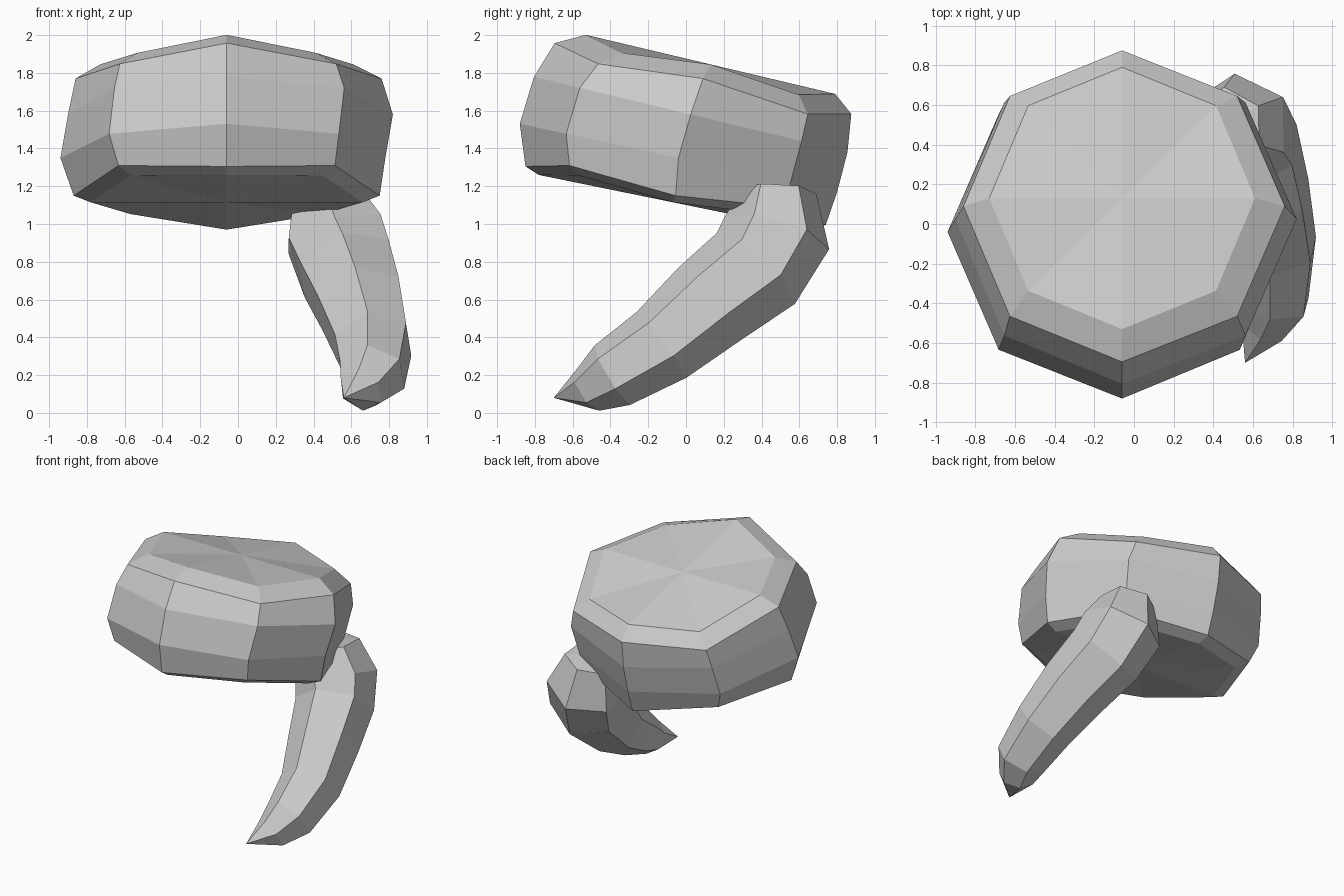
import bpy, bmesh
from math import sin, cos, pi, radians
from mathutils import Vector

if "Cube" in bpy.data.objects:
    bpy.data.objects.remove(bpy.data.objects["Cube"])


def loft(name, rings, start, end):
    """Skin a stack of closed rings and close each end with a fan to a point."""
    bm = bmesh.new()
    loops = [[bm.verts.new(p) for p in ring] for ring in rings]
    n = len(loops[0])
    for a, b in zip(loops, loops[1:]):
        for i in range(n):
            j = (i + 1) % n
            bm.faces.new((a[i], a[j], b[j], b[i]))
    for loop, point in ((loops[0], start), (loops[-1], end)):
        tip = bm.verts.new(point)
        for i in range(n):
            bm.faces.new((loop[i], loop[(i + 1) % n], tip))
    bmesh.ops.recalc_face_normals(bm, faces=bm.faces)
    mesh = bpy.data.meshes.new(name)
    bm.to_mesh(mesh)
    bm.free()
    obj = bpy.data.objects.new(name, mesh)
    bpy.context.collection.objects.link(obj)
    return obj


# Tilted eight-sided cap: centre y, centre z, depth radius, right radius,
# left radius, backward slope, height offset of the diagonal corners
CX = -0.06
levels = [
    (0.13, 1.845, 0.66, 0.67, 0.67, 0.237, -0.05),
    (0.09, 1.77, 0.785, 0.82, 0.80, 0.239, -0.055),
    (0.025, 1.58, 0.83, 0.88, 0.84, 0.24, 0.0),
    (-0.04, 1.35, 0.84, 0.84, 0.88, 0.215, 0.0),
    (-0.055, 1.15, 0.795, 0.81, 0.81, 0.195, 0.05),
    (-0.07, 1.115, 0.71, 0.72, 0.72, 0.204, 0.04),
]


def cap_ring(cy, cz, depth, right, left, slope, diagonal):
    ring = []
    for k in range(8):
        s, c = sin(k * pi / 4), cos(k * pi / 4)
        x = CX + s * (right if s > 0 else left)
        ring.append((x, cy - depth * c, cz + slope * depth * c + diagonal * (k % 2)))
    return ring


loft("mushroom_cap", [cap_ring(*lv) for lv in levels],
     (CX, 0.13, 1.845), (CX, -0.07, 1.115))

# Curved six-sided stem: centre and radius along its path
path = [
    (0.46, 0.49, 1.17, 0.20),
    (0.51, 0.48, 0.95, 0.29),
    (0.575, 0.37, 0.765, 0.28),
    (0.65, 0.125, 0.577, 0.255),
    (0.715, -0.13, 0.36, 0.22),
    (0.71, -0.39, 0.20, 0.185),
    (0.65, -0.52, 0.12, 0.125),
]
centres = [Vector(p[:3]) for p in path]
stem_rings = []
for i, (c, p) in enumerate(zip(centres, path)):
    t = (centres[min(i + 1, len(path) - 1)] - centres[max(i - 1, 0)]).normalized()
    side = Vector((0.93, 0.36, 0))
    side = (side - t * side.dot(t)).normalized()
    up = t.cross(side)
    angles = [k * pi / 3 - radians(10) for k in range(6)]
    stem_rings.append([c + p[3] * (side * cos(a) + up * sin(a)) for a in angles])

loft("curved_stem", stem_rings, (0.46, 0.49, 1.19), (0.56, -0.70, 0.08))
